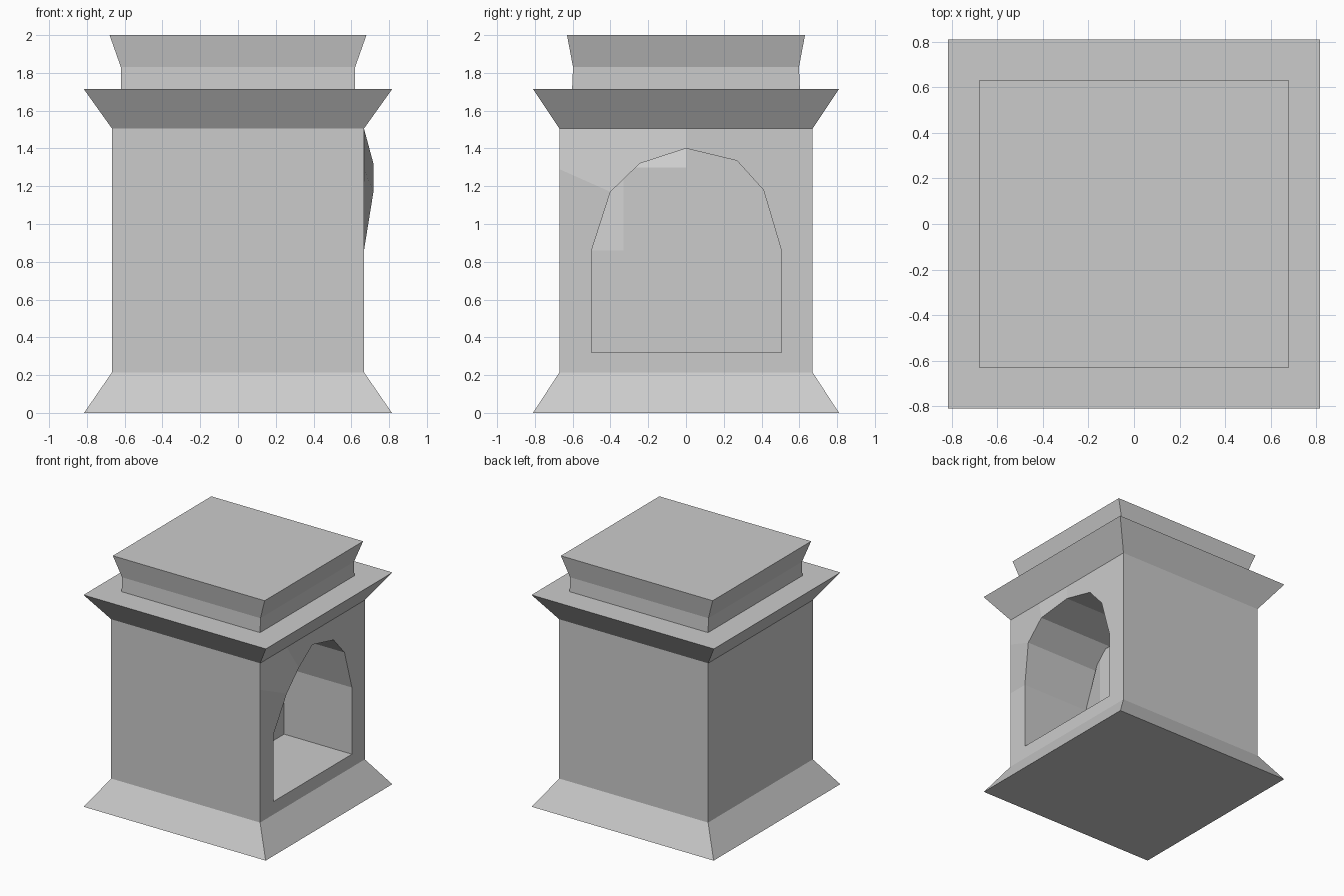
import bpy, bmesh

if "Cube" in bpy.data.objects:
    bpy.data.objects.remove(bpy.data.objects["Cube"])


def make_object(name, bm):
    mesh = bpy.data.meshes.new(name)
    bm.to_mesh(mesh)
    bm.free()
    obj = bpy.data.objects.new(name, mesh)
    bpy.context.collection.objects.link(obj)
    return obj


# Stepped square shell: (half width x, half depth y, height)
RINGS = [(0.815, 0.81, 0), (0.667, 0.67, 0.215), (0.667, 0.67, 1.505),
         (0.817, 0.81, 1.715), (0.62, 0.603, 1.715),
         (0.62, 0.598, 1.83), (0.68, 0.63, 2.0)]
bm = bmesh.new()
loops = [[bm.verts.new((sx * x, sy * y, z))
          for sx, sy in ((-1, -1), (1, -1), (1, 1), (-1, 1))]
         for x, y, z in RINGS]
for k, (low, high) in enumerate(zip(loops, loops[1:])):
    for i in range(4):
        if k == 1 and i == 1:
            continue  # right wall is the niche panel
        j = (i + 1) % 4
        bm.faces.new((low[i], low[j], high[j], high[i]))
bm.faces.new(loops[0][::-1])
bm.faces.new(loops[-1])
make_object("pedestal_shell", bm)

# Arched niche in the right wall, with a slight bulge on one shoulder
WALL_X, BACK_X, BULGE = 0.667, 0.06, 0.05
ARCH = [(-0.5, 0.32), (-0.5, 0.86), (-0.40, 1.17), (-0.245, 1.32), (0, 1.40),
        (0.27, 1.335), (0.41, 1.18), (0.505, 0.86), (0.505, 0.32)]
RIM = [(-0.67, 0.215), (-0.67, 0.86), (-0.67, 1.29), (-0.33, 1.505), (0, 1.505),
       (0.33, 1.505), (0.67, 1.29), (0.67, 0.86), (0.67, 0.215)]
bm = bmesh.new()


def points(x, outline, bulge=0):
    return [bm.verts.new((x + (bulge if i in (2, 3) else 0), y, z))
            for i, (y, z) in enumerate(outline)]


front = points(WALL_X, ARCH, BULGE)
back = points(BACK_X, ARCH, -BULGE)
rim = points(WALL_X, RIM)
corners = {2: bm.verts.new((WALL_X, -0.67, 1.505)),
           5: bm.verts.new((WALL_X, 0.67, 1.505))}
for i in range(len(ARCH)):
    j = (i + 1) % len(ARCH)
    corner = [corners[i]] if i in corners else []
    bm.faces.new([front[i], front[j], rim[j]] + corner + [rim[i]])
    bm.faces.new((front[j], front[i], back[i], back[j]))

# Niche back wall with recessed shoulder facets
a, b, c = points(BACK_X, [(-0.33, 0.86), (-0.33, 1.30)]) + points(BACK_X, [(0, 1.30)])
bm.faces.new((back[1], a, b, back[2]))
bm.faces.new((back[2], b, back[3]))
bm.faces.new((back[3], b, c, back[4]))
bm.faces.new([back[0]] + back[:3:-1] + [c, b, a, back[1]])
make_object("arched_niche", bm)
